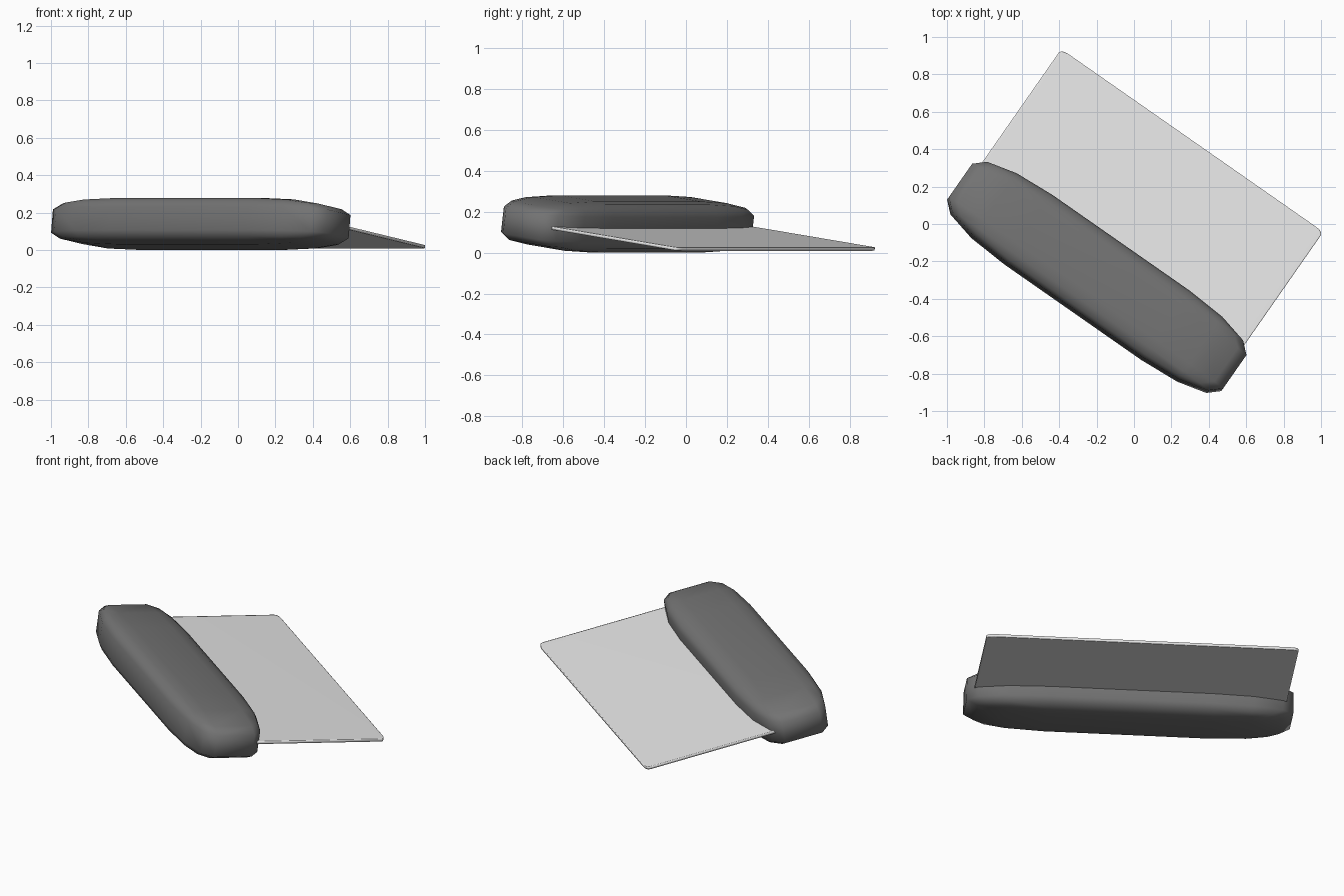
import bpy, bmesh, math
from mathutils import Matrix, Vector

if "Cube" in bpy.data.objects:
    bpy.data.objects.remove(bpy.data.objects["Cube"])

YAW, TILT = math.radians(-34.9), math.radians(-7.9)
# Shared frame: length runs along local x, blade extends along local +y and dips down
FRAME = (Matrix.Rotation(YAW, 4, 'Z') @ Matrix.Translation((0, -0.348, 0.14))
         @ Matrix.Rotation(TILT, 4, 'X'))


def material(name, value):
    m = bpy.data.materials.new(name)
    m.diffuse_color = (value, value, value, 1)
    m.use_nodes = True
    m.node_tree.nodes["Principled BSDF"].inputs["Base Color"].default_value = m.diffuse_color
    return m


def rounded_box(name, half, centre, bevel, mat):
    """Cube of half-size 1 bevelled first, then stretched, so corners stretch too."""
    bm = bmesh.new()
    bmesh.ops.create_cube(bm, size=2)
    bmesh.ops.bevel(bm, geom=bm.edges[:], offset=bevel, segments=3,
                    profile=0.5, affect='EDGES', clamp_overlap=True)
    bmesh.ops.transform(bm, matrix=FRAME @ Matrix.Translation(centre)
                        @ Matrix.Diagonal((*half, 1)), verts=bm.verts)
    bmesh.ops.recalc_face_normals(bm, faces=bm.faces)
    for f in bm.faces:
        f.smooth = True
    mesh = bpy.data.meshes.new(name)
    bm.to_mesh(mesh)
    bm.free()
    mesh.materials.append(mat)
    obj = bpy.data.objects.new(name, mesh)
    bpy.context.collection.objects.link(obj)
    return obj


# Chunky dark grip
rounded_box("grip", (0.894, 0.2195, 0.1257), (0, 0, 0), 0.5,
            material("dark grey", 0.17))
# Thin pale blade, rooted inside the grip and sloping to the ground
rounded_box("blade", (0.854, 0.45, 0.008), (0, 0.45, 0), 0.05,
            material("pale grey", 0.8))
